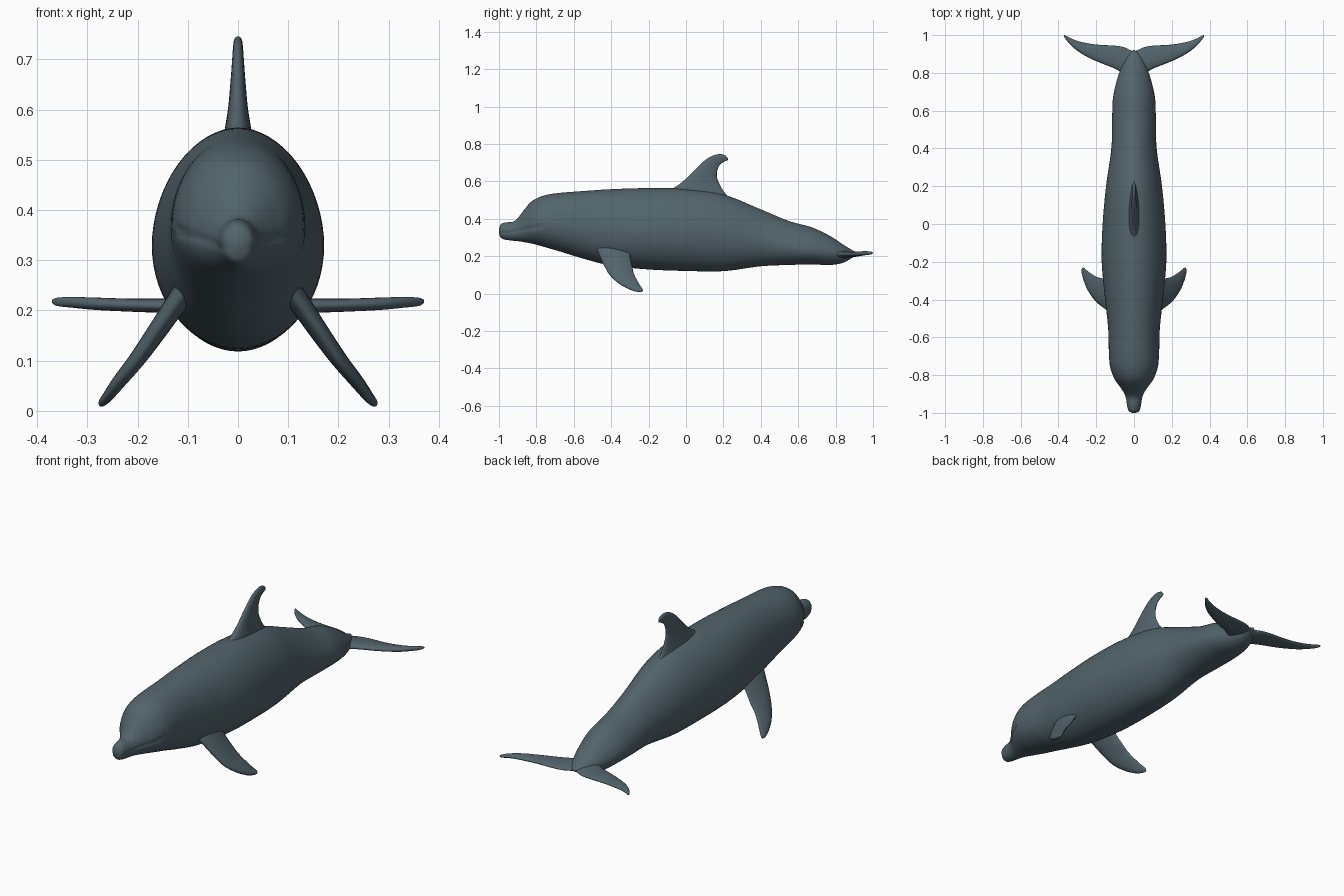
import bpy, bmesh, math
from mathutils import Vector

skin = bpy.data.materials.new("slate grey skin")
skin.diffuse_color = (0.085, 0.128, 0.15, 1)


def smooth_rows(rows, steps):
    """Catmull-Rom interpolation through rows of numbers."""
    out = []
    for i in range(len(rows) - 1):
        p0, p1, p2, p3 = (rows[max(i - 1, 0)], rows[i], rows[i + 1],
                          rows[min(i + 2, len(rows) - 1)])
        for s in range(steps):
            t = s / steps
            out.append([0.5 * (2 * b + (c - a) * t + (2 * a - 5 * b + 4 * c - d) * t * t
                               + (3 * b - a - 3 * c + d) * t ** 3)
                        for a, b, c, d in zip(p0, p1, p2, p3)])
    out.append(list(rows[-1]))
    return out


def loft(name, rings):
    """Skin a list of closed rings, capping both ends."""
    bm = bmesh.new()
    loops = [[bm.verts.new(p) for p in ring] for ring in rings]
    n = len(loops[0])
    for a, b in zip(loops, loops[1:]):
        for i in range(n):
            j = (i + 1) % n
            bm.faces.new((a[i], a[j], b[j], b[i]))
    bm.faces.new(loops[0])
    bm.faces.new(loops[-1])
    bmesh.ops.recalc_face_normals(bm, faces=bm.faces)
    me = bpy.data.meshes.new(name)
    bm.to_mesh(me)
    bm.free()
    me.materials.append(skin)
    for p in me.polygons:
        p.use_smooth = True
    ob = bpy.data.objects.new(name, me)
    bpy.context.collection.objects.link(ob)
    return ob


def fin(name, rows, normal, sides=24):
    """Fin from rows of leading point, trailing point, half thickness."""
    normal = Vector(normal).normalized()
    rings = []
    for r in smooth_rows(rows, 5):
        lead, trail, t = Vector(r[0:3]), Vector(r[3:6]), r[6]
        mid, half = (lead + trail) / 2, (lead - trail) / 2
        ring = []
        for k in range(sides):
            a = 2 * math.pi * k / sides
            taper = 0.8 + 0.2 * math.cos(a)      # thinner trailing edge
            ring.append(mid + half * math.cos(a) + normal * t * taper * math.sin(a))
        rings.append(ring)
    return loft(name, rings)


# Body stations: y, top z, bottom z, half width, height of widest point, upper roundness
body = [
    (-1.00, 0.345, 0.320, 0.010, 0.333, 2.0),
    (-0.99, 0.370, 0.298, 0.028, 0.334, 2.0),
    (-0.965, 0.380, 0.288, 0.036, 0.334, 2.0),
    (-0.92, 0.386, 0.282, 0.044, 0.334, 2.0),
    (-0.89, 0.415, 0.279, 0.056, 0.340, 2.0),
    (-0.86, 0.455, 0.274, 0.076, 0.350, 2.0),
    (-0.82, 0.497, 0.266, 0.104, 0.362, 2.0),
    (-0.76, 0.524, 0.250, 0.126, 0.370, 2.0),
    (-0.68, 0.538, 0.227, 0.133, 0.368, 2.0),
    (-0.55, 0.548, 0.187, 0.137, 0.355, 2.0),
    (-0.40, 0.558, 0.150, 0.153, 0.340, 1.95),
    (-0.20, 0.564, 0.129, 0.171, 0.330, 1.9),
    (0.00, 0.560, 0.121, 0.166, 0.325, 1.85),
    (0.20, 0.530, 0.120, 0.148, 0.315, 1.8),
    (0.40, 0.450, 0.146, 0.120, 0.280, 1.75),
    (0.55, 0.388, 0.153, 0.116, 0.250, 1.7),
    (0.67, 0.355, 0.156, 0.111, 0.235, 1.7),
    (0.77, 0.308, 0.153, 0.088, 0.222, 1.7),
    (0.84, 0.262, 0.165, 0.062, 0.214, 1.8),
    (0.89, 0.232, 0.192, 0.036, 0.212, 2.0),
    (0.92, 0.220, 0.208, 0.006, 0.214, 2.0),
]
SIDES = 64
rings = []
for y, top, bottom, w, mid, e in smooth_rows(body, 6):
    ring = []
    for k in range(SIDES):
        a = 2 * math.pi * k / SIDES
        c, s = math.cos(a), math.sin(a)
        n = e if s > 0 else 2.0
        x = w * math.copysign(abs(c) ** (2 / n), c)
        z = mid + (top - mid if s > 0 else mid - bottom) * math.copysign(abs(s) ** (2 / n), s)
        # shallow mouth groove, rising towards the cheek
        if y < -0.77:
            gap = abs(z - (0.325 + 0.2 * max(0, y + 0.95)))
            x *= 1 - 0.07 * max(0, 1 - gap / 0.012)
        ring.append((x, y, z))
    rings.append(ring)
loft("body", rings)

# Dorsal fin: y, z of leading and trailing edge, half thickness
dorsal = [
    (-0.14, 0.53, 0.30, 0.46, 0.040),
    (-0.07, 0.562, 0.215, 0.53, 0.034),
    (-0.01, 0.605, 0.172, 0.60, 0.024),
    (0.05, 0.665, 0.165, 0.645, 0.018),
    (0.10, 0.712, 0.178, 0.685, 0.014),
    (0.145, 0.738, 0.200, 0.703, 0.012),
    (0.185, 0.746, 0.220, 0.712, 0.010),
    (0.212, 0.738, 0.226, 0.720, 0.005),
]
fin("dorsal_fin", [(0, a, b, 0, c, d, t) for a, b, c, d, t in dorsal], (1, 0, 0))

# Flippers: leading point, trailing point, half thickness
flipper = [
    (0.090, -0.490, 0.260, 0.090, -0.280, 0.260, 0.030),
    (0.128, -0.465, 0.208, 0.128, -0.298, 0.205, 0.026),
    (0.168, -0.438, 0.150, 0.165, -0.288, 0.150, 0.023),
    (0.205, -0.405, 0.095, 0.198, -0.280, 0.110, 0.020),
    (0.240, -0.355, 0.052, 0.228, -0.262, 0.072, 0.017),
    (0.263, -0.300, 0.022, 0.253, -0.243, 0.040, 0.013),
    (0.273, -0.262, 0.011, 0.268, -0.231, 0.022, 0.009),
    (0.275, -0.242, 0.009, 0.274, -0.232, 0.013, 0.003),
]
for side, name in ((1, "right_flipper"), (-1, "left_flipper")):
    rows = [(side * r[0], r[1], r[2], side * r[3], r[4], r[5], r[6]) for r in flipper]
    fin(name, rows, (side * 0.22, 0, 0.15))

# Tail flukes: x, leading y, trailing y, z, half thickness, mirrored across the middle
fluke = [
    (0.00, 0.770, 0.915, 0.210, 0.024),
    (0.05, 0.790, 0.935, 0.209, 0.022),
    (0.10, 0.822, 0.944, 0.209, 0.019),
    (0.20, 0.862, 0.950, 0.210, 0.016),
    (0.28, 0.903, 0.964, 0.213, 0.015),
    (0.33, 0.942, 0.981, 0.216, 0.013),
    (0.36, 0.976, 0.997, 0.217, 0.010),
    (0.37, 0.990, 1.000, 0.218, 0.004),
]
half = [(x, a, z, x, b, z, t) for x, a, b, z, t in fluke]
other = [(-r[0], r[1], r[2], -r[3], r[4], r[5], r[6]) for r in reversed(half[1:])]
fin("tail_flukes", other + half, (0, 0, 1))
